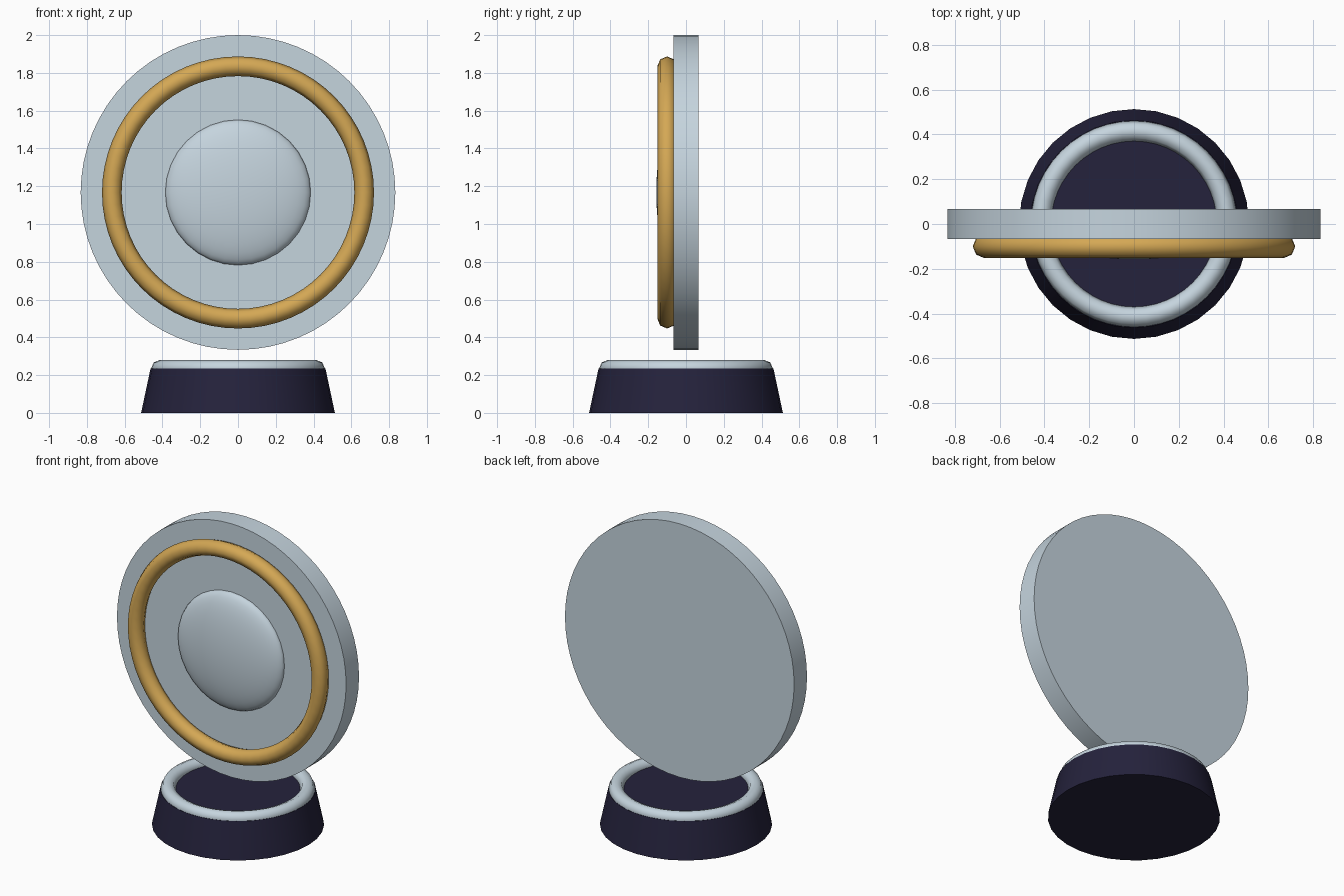
import bpy, math

if "Cube" in bpy.data.objects:
    bpy.data.objects.remove(bpy.data.objects["Cube"])


def material(name, rgb):
    m = bpy.data.materials.new(name)
    m.diffuse_color = (*rgb, 1)
    m.use_nodes = True
    m.node_tree.nodes["Principled BSDF"].inputs["Base Color"].default_value = m.diffuse_color
    return m


silver = material("pale_silver", (0.56, 0.66, 0.73))
gold = material("gold", (0.66, 0.39, 0.09))
navy = material("dark_navy", (0.018, 0.016, 0.045))
FRONT = (math.pi / 2, 0, 0)   # turns a part's axis toward the front
CZ = 1.167                    # height of the disc centre


def finish(name, mat):
    ob = bpy.context.object
    ob.name = name
    ob.data.materials.append(mat)
    bpy.ops.object.shade_smooth_by_angle(angle=math.radians(50))
    return ob


# Tapered base
bpy.ops.mesh.primitive_cone_add(vertices=32, radius1=0.513, radius2=0.463,
                                depth=0.235, location=(0, 0, 0.1175))
finish("base", navy)

# Rounded trim on the base
bpy.ops.mesh.primitive_torus_add(major_segments=48, minor_segments=8, major_radius=0.415,
                                 minor_radius=0.045, location=(0, 0, 0.235))
finish("base_trim", silver)

# Upright disc
bpy.ops.mesh.primitive_cylinder_add(vertices=64, radius=0.833, depth=0.134,
                                    location=(0, 0, CZ), rotation=FRONT)
finish("disc", silver)

# Raised ring on the disc face
bpy.ops.mesh.primitive_torus_add(major_segments=64, minor_segments=8, major_radius=0.668,
                                 minor_radius=0.052, location=(0, -0.1, CZ), rotation=FRONT)
finish("face_ring", gold)

# Flattened central dome
bpy.ops.mesh.primitive_uv_sphere_add(segments=32, ring_count=16, radius=0.385,
                                     location=(0, -0.067, CZ), rotation=FRONT)
bpy.context.object.scale = (1, 1, 0.09 / 0.385)
finish("centre_dome", silver)
